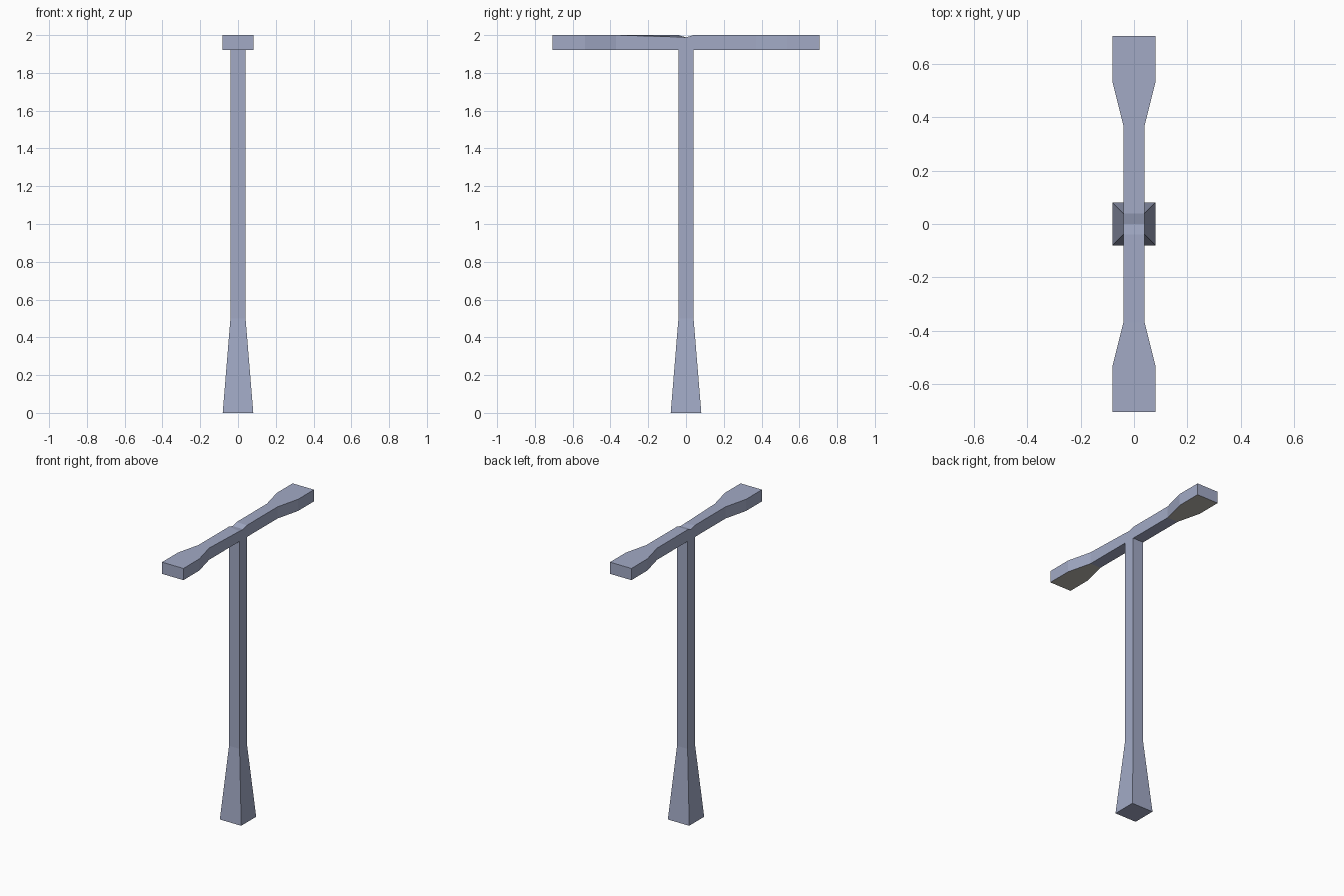
import bpy, bmesh

if "Cube" in bpy.data.objects:
    bpy.data.objects.remove(bpy.data.objects["Cube"])


def material(name, rgb):
    m = bpy.data.materials.new(name)
    m.diffuse_color = (*rgb, 1.0)
    m.use_nodes = True
    m.node_tree.nodes["Principled BSDF"].inputs["Base Color"].default_value = m.diffuse_color
    return m


metal = material("blue_grey_metal", (0.36, 0.40, 0.56))
lamp = material("warm_grey_lamp", (0.50, 0.48, 0.44))


def loft(name, rings, mats, caps=(True, True), rule=None):
    """Join a row of four-point rings into one flat-faced object."""
    bm = bmesh.new()
    loops = [[bm.verts.new(p) for p in ring] for ring in rings]
    for a, b in zip(loops, loops[1:]):
        for i in range(4):
            j = (i + 1) % 4
            bm.faces.new((a[i], a[j], b[j], b[i]))
    if caps[0]:
        bm.faces.new(loops[0][::-1])
    if caps[1]:
        bm.faces.new(loops[-1])
    bmesh.ops.recalc_face_normals(bm, faces=bm.faces[:])
    bm.normal_update()
    if rule:
        for f in bm.faces:
            f.material_index = rule(f)
    me = bpy.data.meshes.new(name)
    bm.to_mesh(me)
    bm.free()
    for m in mats:
        me.materials.append(m)
    ob = bpy.data.objects.new(name, me)
    bpy.context.collection.objects.link(ob)
    return ob


# Square post with a flared foot
def square(z, h):
    return [(-h, -h, z), (h, -h, z), (h, h, z), (-h, h, z)]


loft("post", [square(0, 0.081), square(0.5, 0.04), square(1.92, 0.04)],
     [metal], caps=(True, False))

# Double arm: (distance from middle, half width), widening into lamp heads
half = [(0.04, 0.04), (0.37, 0.04), (0.535, 0.081), (0.706, 0.081)]
stations = [(-y, w) for y, w in reversed(half)] + [(0, 0.04)] + half


def arm_ring(y, w):
    top = 1.988 if y == 0 else 2.0          # small dip above the post
    right_top = 1.99 if y == -0.04 else top  # one edge sags slightly
    return [(-w, y, 1.92), (w, y, 1.92), (w, y, right_top), (-w, y, top)]


# Undersides of the two heads are the lamp panels
loft("double_arm", [arm_ring(y, w) for y, w in stations], [metal, lamp],
     rule=lambda f: int(f.normal.z < -0.9
                        and abs(f.calc_center_median().y) > 0.37))
